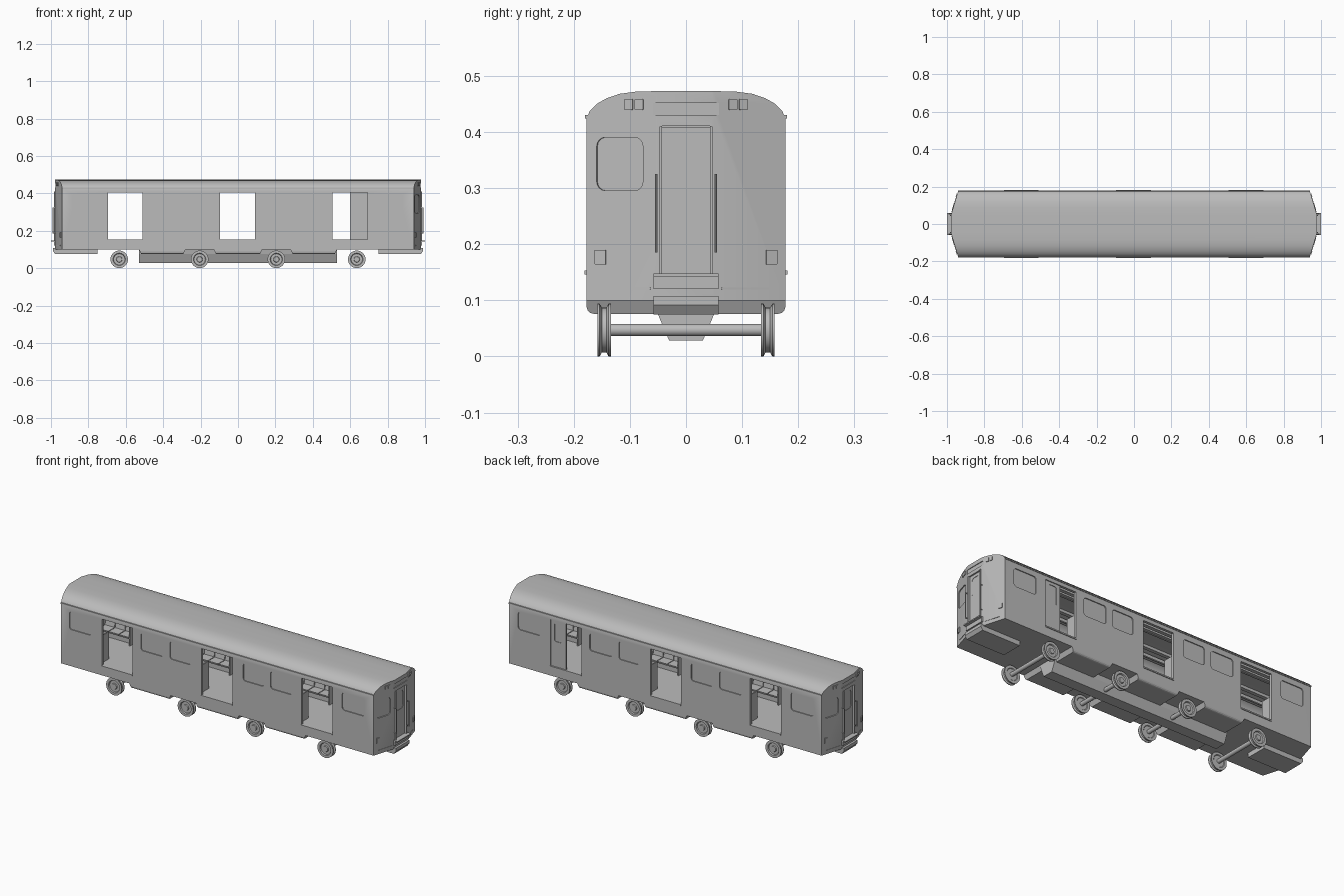
import bpy, bmesh, math
from mathutils import Matrix

if bpy.data.objects.get("Cube"):
    bpy.data.objects.remove(bpy.data.objects["Cube"])

paint = bpy.data.materials.new("plain grey")
paint.use_nodes = True
GREY = (0.5, 0.5, 0.5, 1)
paint.diffuse_color = GREY
paint.node_tree.nodes["Principled BSDF"].inputs["Base Color"].default_value = GREY


def finish(name, bm):
    bmesh.ops.recalc_face_normals(bm, faces=bm.faces)
    mesh = bpy.data.meshes.new(name)
    bm.to_mesh(mesh)
    bm.free()
    mesh.materials.append(paint)
    ob = bpy.data.objects.new(name, mesh)
    bpy.context.collection.objects.link(ob)
    return ob


def smooth(ob, angle=30):
    bpy.ops.object.select_all(action="DESELECT")
    ob.select_set(True)
    bpy.context.view_layer.objects.active = ob
    bpy.ops.object.shade_smooth_by_angle(angle=math.radians(angle))


def prism(name, points, direction):
    """Extrude a flat outline of 3D points along a direction."""
    bm = bmesh.new()
    face = bm.faces.new([bm.verts.new(p) for p in points])
    out = bmesh.ops.extrude_face_region(bm, geom=[face])
    verts = [v for v in out["geom"] if isinstance(v, bmesh.types.BMVert)]
    bmesh.ops.translate(bm, verts=verts, vec=direction)
    return finish(name, bm)


def box(name, x, y, z):
    pts = [(x[0], y[0], z[0]), (x[1], y[0], z[0]), (x[1], y[1], z[0]), (x[0], y[1], z[0])]
    return prism(name, pts, (0, 0, z[1] - z[0]))


def plate(name, w, h, t, r, loc, turn):
    """Rounded rectangle facing local x, turned about z."""
    pts = []
    for i, (sy, sz) in enumerate([(1, 1), (-1, 1), (-1, -1), (1, -1)]):
        for k in range(5):
            a = math.pi / 2 * (i + k / 4)
            pts.append((-t / 2, sy * (w / 2 - r) + r * math.cos(a),
                        sz * (h / 2 - r) + r * math.sin(a)))
    ob = prism(name, pts, (t, 0, 0))
    ob.data.transform(Matrix.Translation(loc) @ Matrix.Rotation(turn, 4, "Z"))
    return ob


def rod(name, a, b, r, sides=12):
    axis = [j - i for i, j in zip(a, b)]
    k = max(range(3), key=lambda n: abs(axis[n]))
    pts = []
    for i in range(sides):
        p = list(a)
        p[(k + 1) % 3] += r * math.cos(2 * math.pi * i / sides)
        p[(k + 2) % 3] += r * math.sin(2 * math.pi * i / sides)
        pts.append(p)
    ob = prism(name, pts, axis)
    smooth(ob, 40)
    return ob


def cut(target, cutter):
    cutter.hide_render = True
    mod = target.modifiers.new("cut", "BOOLEAN")
    mod.operation, mod.solver, mod.object = "DIFFERENCE", "EXACT", cutter
    bpy.context.view_layer.objects.active = target
    bpy.ops.object.modifier_apply(modifier=mod.name)
    bpy.data.objects.remove(cutter)


# Body shell: arched section, tapered at both ends
def section(half, base, drop):
    arch = [(1, .425), (.97, .437), (.9, .45), (.8, .46), (.67, .468), (.5, .472), (.25, .473)]
    side = [(half * u, z - drop) for u, z in arch]
    return [(half, base)] + side + [(-y, z) for y, z in reversed(side)] + [(-half, base)]


SLOPE = 0.3
body = prism("body_shell", [(-.978, y, z) for y, z in section(.177, .1, 0)], (1.956, 0, 0))
bm = bmesh.new()
bm.from_mesh(body.data)
for sx in (-1, 1):
    for sy in (-1, 1):
        out = bmesh.ops.bisect_plane(bm, geom=bm.verts[:] + bm.edges[:] + bm.faces[:], dist=1e-5,
                                     plane_co=(sx * .978, sy * .05, 0), plane_no=(sx, sy * SLOPE, 0),
                                     clear_outer=True)
        edges = [e for e in out["geom_cut"] if isinstance(e, bmesh.types.BMEdge)]
        bmesh.ops.holes_fill(bm, edges=[e for e in edges if e.is_boundary])
bmesh.ops.recalc_face_normals(bm, faces=bm.faces)
bm.to_mesh(body.data)
bm.free()
cut(body, prism("cavity", [(-.925, y, z) for y, z in section(.163, .152, .014)], (1.85, 0, 0)))

# Door openings and recessed side windows
DOORS = [(-.695, -.51), (-.095, .09), (.505, .692)]
WINDOWS = [(-.89, -.755), (-.46, -.325), (-.285, -.155), (.155, .28), (.32, .455), (.75, .885)]
for d in DOORS:
    cut(body, box("opening", d, (-.3, .3), (.153, .405)))
for a, b in WINDOWS:
    for s in (-1, 1):
        cut(body, plate("window_recess", b - a, .097, .01, .014,
                        ((a + b) / 2, s * .177, .347), math.pi / 2))


# Fittings on a car end: end = 1 or -1 is a half turn about z
def on_end(end, name, y, z, w, h, t, r):
    bend = max(abs(y) - .05, 0)
    turn = math.copysign(math.atan(SLOPE), y) if bend else 0
    spin = 0 if end > 0 else math.pi
    return plate(name, w, h, t, r, (end * (.978 - bend * SLOPE), end * y, z), turn + spin)


for end in (1, -1):
    tag = "left_" if end > 0 else "right_"
    cut(body, on_end(end, "door_recess", 0, .278, .088, .265, .028, .002))
    cut(body, on_end(end, "cab_window_recess", -.118, .343, .086, .095, .01, .016))
    cut(body, on_end(end, "sign_recess", 0, .441, .118, .022, .008, .001))
    door = plate(tag + "end_door", .086, .262, .008, .001, (end * .968, 0, .278), 0)
    cut(door, plate("pane_recess", .058, .1, .006, .018, (end * .973, 0, .343), 0))
    for s in (-1, 1):
        for k in (.083, .102):
            on_end(end, tag + "headlight", s * k, .449, .016, .019, .008, .002)
        on_end(end, tag + "marker_light", s * .152, .177, .02, .026, .008, .001)
        on_end(end, tag + "end_seam", s * .105, .121, .088, .003, .004, .001)
        # Grab rails beside the end door
        rod(tag + "grab_rail", (end * .99, s * .053, .185), (end * .99, s * .053, .325), .0025, 8)
        for z in (.188, .322):
            rod(tag + "rail_bracket", (end * .97, s * .053, z), (end * .99, s * .053, z), .002, 6)
        box(tag + "door_post", sorted((end * .972, end * .984)), sorted((s * .043, s * .047)), (.146, .41))
    # Step, buffer beam and coupler pilot
    box(tag + "end_step", sorted((end * .95, end * 1.0)), (-.058, .058), (.142, .148))
    box(tag + "step_riser", sorted((end * .95, end * .984)), (-.058, .058), (.12, .142))
    prism(tag + "pilot_beam", [(end * .75, -.058, .075), (end * .978, -.058, .075),
                               (end * .99, -.058, .092), (end * .99, -.058, .108),
                               (end * .75, -.058, .108)], (0, .116, 0))
smooth(body, 25)

# Gutters, sills and one half-closed sliding door
for s in (-1, 1):
    box("gutter", (-.94, .94), sorted((s * .175, s * .18)), (.424, .43))
    for a, b in DOORS:
        box("door_sill", (a, b), sorted((s * .172, s * .181)), (.146, .153))
sliding = box("sliding_door", (.6, .694), (.164, .172), (.153, .406))
cut(sliding, plate("pane_recess", .05, .1, .006, .01, (.645, .172, .34), math.pi / 2))

# Benches, partitions and ceiling fittings
for a, b in [(-.9, -.715), (-.49, -.115), (.11, .485), (.715, .9)]:
    for s in (-1, 1):
        count = round((b - a) / .062)
        step = (b - a) / count
        box("bench_base", (a, b), sorted((s * .115, s * .164)), (.15, .185))
        for i in range(count):
            x = a + i * step
            prism("seat", [(x + .002, s * y, z) for y, z in
                           [(.164, .185), (.088, .19), (.085, .2), (.14, .2), (.152, .275), (.164, .275)]],
                  (step - .004, 0, 0))
        for x in (a, b):
            box("seat_partition", (x - .003, x + .003), sorted((s * .09, s * .164)), (.152, .3))
for s in (-1, 1):
    box("ceiling_light", (-.9, .9), sorted((s * .055, s * .075)), (.44, .455))
    box("ceiling_panel", (-.9, .9), sorted((s * .105, s * .125)), (.425, .445))
    rod("hand_rail", (-.9, s * .09, .414), (.9, s * .09, .414), .004, 8)

# Underfloor skirts and centre keel
for a, b in [(-.53, -.28), (-.13, .13), (.28, .53)]:
    skirt = prism("underfloor_skirt", [(a, -.177, .102), (a + .012, -.177, .076),
                                       (b - .012, -.177, .076), (b, -.177, .102)], (0, .354, 0))
    bm = bmesh.new()
    bm.from_mesh(skirt.data)
    low = [e for e in bm.edges if max(v.co.z for v in e.verts) < .08
           and abs(e.verts[0].co.y - e.verts[1].co.y) < .01]
    bmesh.ops.bevel(bm, geom=low, offset=.012, segments=3, profile=.5, affect="EDGES")
    bm.to_mesh(skirt.data)
    bm.free()
prism("centre_keel", [(-.53, y, z) for y, z in [(-.055, .101), (-.05, .075), (-.03, .028),
                                                (.03, .028), (.05, .075), (.055, .101)]], (1.06, 0, 0))

# Wheelsets: grooved wheels turned from a profile
WHEEL = [(.137, 0), (.137, .03), (.134, .033), (.134, .047), (.138, .047), (.142, .04),
         (.15, .04), (.154, .047), (.158, .047), (.158, .033), (.152, .03), (.152, .016),
         (.157, .014), (.157, 0)]
for x in (-.635, -.205, .205, .635):
    rod("axle", (x, -.14, .047), (x, .14, .047), .011, 24)
    for s in (-1, 1):
        bm = bmesh.new()
        verts = [bm.verts.new((x, s * y, .047 + r)) for y, r in WHEEL]
        edges = [bm.edges.new(p) for p in zip(verts, verts[1:])]
        bmesh.ops.spin(bm, geom=verts + edges, cent=(x, 0, .047), axis=(0, 1, 0),
                       angle=2 * math.pi, steps=32)
        bmesh.ops.remove_doubles(bm, verts=bm.verts, dist=1e-4)
        smooth(finish("wheel", bm), 35)
